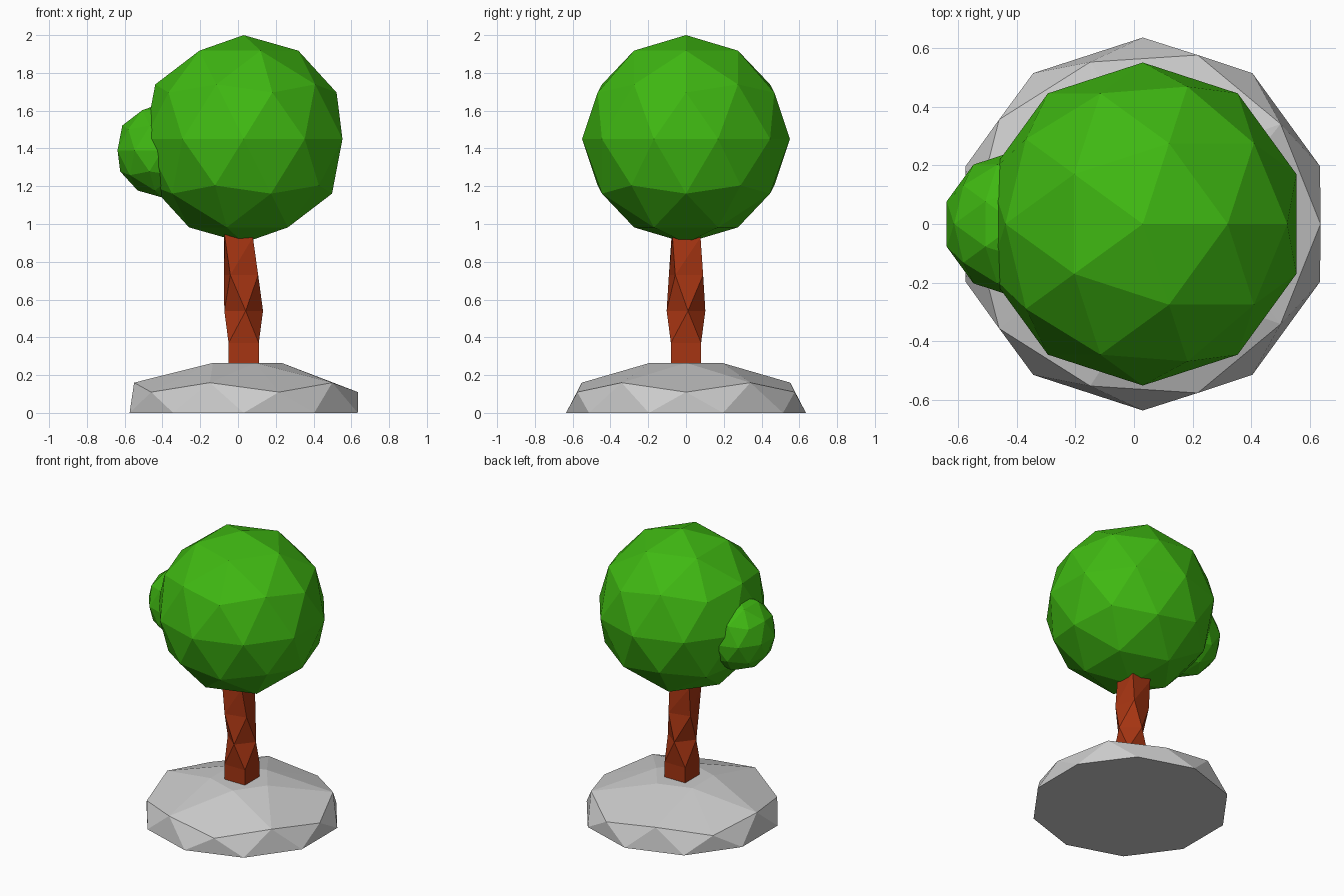
import bpy, bmesh, math

if "Cube" in bpy.data.objects:
    bpy.data.objects.remove(bpy.data.objects["Cube"])


def material(name, rgb):
    m = bpy.data.materials.new(name)
    m.diffuse_color = (*rgb, 1)
    m.use_nodes = True
    m.node_tree.nodes["Principled BSDF"].inputs["Base Color"].default_value = m.diffuse_color
    return m


def finish(bm, name, mat=None):
    bmesh.ops.recalc_face_normals(bm, faces=bm.faces)
    me = bpy.data.meshes.new(name)
    bm.to_mesh(me)
    bm.free()
    if mat:
        me.materials.append(mat)
    ob = bpy.data.objects.new(name, me)
    bpy.context.collection.objects.link(ob)
    return ob


def leaf_ball(name, loc, radius):
    bm = bmesh.new()
    bmesh.ops.create_icosphere(bm, subdivisions=2, radius=radius)
    ob = finish(bm, name, green)
    ob.location = loc


green = material("leaf_green", (0.05, 0.48, 0.006))
brown = material("bark_brown", (0.38, 0.035, 0.006))
CX = 0.03

# Foliage: one large and one small faceted ball
leaf_ball("main_foliage", (CX, 0, 1.45), 0.55)
leaf_ball("side_foliage", (-0.40, 0, 1.39), 0.25)

# Rock base: half a faceted ball, flattened level by level
# (original height, new radius, new height)
levels = [(0, 0.635, 0), (0.447, 0.605, 0.11), (0.526, 0.58, 0.16),
          (0.851, 0.20, 0.265), (1, 0, 0.265)]
bm = bmesh.new()
bmesh.ops.create_icosphere(bm, subdivisions=2, radius=1)
bmesh.ops.delete(bm, geom=[v for v in bm.verts if v.co.z < -0.1], context='VERTS')
for v in bm.verts:
    _, r, z = min(levels, key=lambda l: abs(l[0] - v.co.z))
    d = math.hypot(v.co.x, v.co.y)
    k = r / d if d > 1e-4 else 0
    v.co = (CX + v.co.x * k, v.co.y * k, z)
bmesh.ops.contextual_create(bm, geom=[e for e in bm.edges if e.is_boundary])
finish(bm, "rock_base")

# Trunk: square section twisting as it rises
# (height, centre x, corner radius, angle of first corner)
rings = [(0.24, 0.03, 0.113, -45), (0.37, 0.03, 0.113, -45),
         (0.54, 0.03, 0.103, -84), (0.73, 0.016, 0.107, -122),
         (0.93, 0.002, 0.105, -133), (1.05, -0.01, 0.10, -140)]
bm = bmesh.new()
loops = []
for z, cx, r, a in rings:
    angles = [math.radians(a + 90 * i) for i in range(4)]
    loops.append([bm.verts.new((cx + r * math.cos(t), r * math.sin(t), z)) for t in angles])
for lo, hi in zip(loops, loops[1:]):
    for i in range(4):
        j = (i + 1) % 4
        # split each twisted side along the winding diagonal
        bm.faces.new((lo[i], lo[j], hi[j]))
        bm.faces.new((lo[i], hi[j], hi[i]))
bm.faces.new(loops[0])
bm.faces.new(loops[-1])
finish(bm, "trunk", brown)
